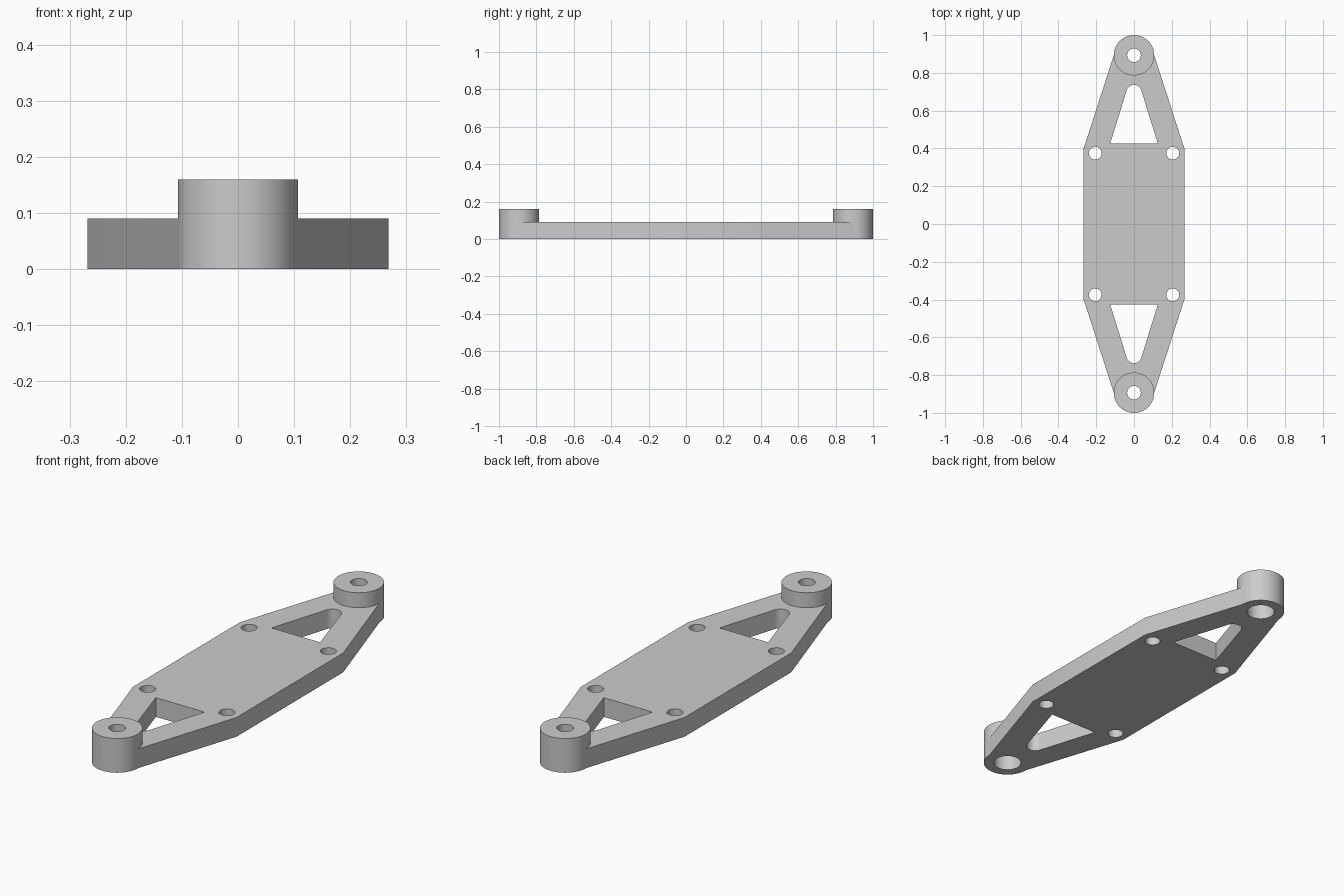
import bpy
import bmesh
from math import cos, sin, pi, radians

cube = bpy.data.objects.get("Cube")
if cube:
    bpy.data.objects.remove(cube, do_unlink=True)

HALF_WIDTH, SHOULDER_Y = 0.268, 0.395
PLATE_TOP, BOSS_TOP = 0.09, 0.16
BOSS_Y, BOSS_R = 0.893, 0.107
BORE_R, COUNTERBORE_R = 0.036, 0.062
HOLE_X, HOLE_Y, HOLE_R = 0.205, 0.375, 0.034

grey = bpy.data.materials.new("plain grey")
grey.use_nodes = True
colour = (0.6, 0.6, 0.6, 1)
grey.diffuse_color = colour
grey.node_tree.nodes["Principled BSDF"].inputs["Base Color"].default_value = colour


def arc(y, r, start, end, steps):
    """Points of an arc centred on the y axis, angles in radians."""
    angles = [start + (end - start) * i / steps for i in range(steps + 1)]
    return [(r * cos(a), y + r * sin(a)) for a in angles]


def circle(x, y, r, steps=48):
    return [(x + px, py) for px, py in arc(y, r, 0, 2 * pi, steps)[:-1]]


def turned(points):
    """Half turn about the z axis."""
    return [(-x, -y) for x, y in points]


def slab(name, loops, bottom, top):
    """Flat part with holes: the first loop is the outline."""
    curve = bpy.data.curves.new(name, "CURVE")
    curve.dimensions = "2D"
    curve.fill_mode = "BOTH"
    curve.extrude = (top - bottom) / 2
    for loop in loops:
        spline = curve.splines.new("POLY")
        spline.points.add(len(loop) - 1)
        for point, (x, y) in zip(spline.points, loop):
            point.co = (x, y, 0, 1)
        spline.use_cyclic_u = True
    obj = bpy.data.objects.new(name, curve)
    bpy.context.collection.objects.link(obj)
    bpy.ops.object.select_all(action="DESELECT")
    obj.select_set(True)
    bpy.context.view_layer.objects.active = obj
    bpy.ops.object.convert(target="MESH")
    obj = bpy.context.object

    # Weld caps to walls and stand the part at its height
    bm = bmesh.new()
    bm.from_mesh(obj.data)
    bmesh.ops.remove_doubles(bm, verts=bm.verts, dist=1e-5)
    bmesh.ops.translate(bm, verts=bm.verts, vec=(0, 0, (bottom + top) / 2))
    bmesh.ops.recalc_face_normals(bm, faces=bm.faces)
    bm.to_mesh(obj.data)
    bm.free()
    obj.data.materials.clear()
    obj.data.materials.append(grey)
    bpy.ops.object.shade_smooth_by_angle(angle=radians(30))
    return obj


# Base plate: straight middle, tapered arms and round ends
end = [(HALF_WIDTH, SHOULDER_Y)] + arc(BOSS_Y, BOSS_R, 0, pi, 32) + [(-HALF_WIDTH, SHOULDER_Y)]
outline = end + turned(end)

# Triangular windows with a rounded tip
window = [(-0.126, 0.427), (0.126, 0.427)] + arc(0.697, 0.04, radians(17), radians(163), 16)

holes = [circle(sx * HOLE_X, sy * HOLE_Y, HOLE_R) for sx in (-1, 1) for sy in (-1, 1)]
counterbores = [circle(0, s * BOSS_Y, COUNTERBORE_R) for s in (-1, 1)]
slab("base_plate", [outline, window, turned(window)] + holes + counterbores, 0, PLATE_TOP)

# Raised bosses with a narrow bore above the counterbore
for name, side in (("front_boss", -1), ("back_boss", 1)):
    y = side * BOSS_Y
    slab(name, [circle(0, y, BOSS_R, 64), circle(0, y, BORE_R)], PLATE_TOP, BOSS_TOP)
